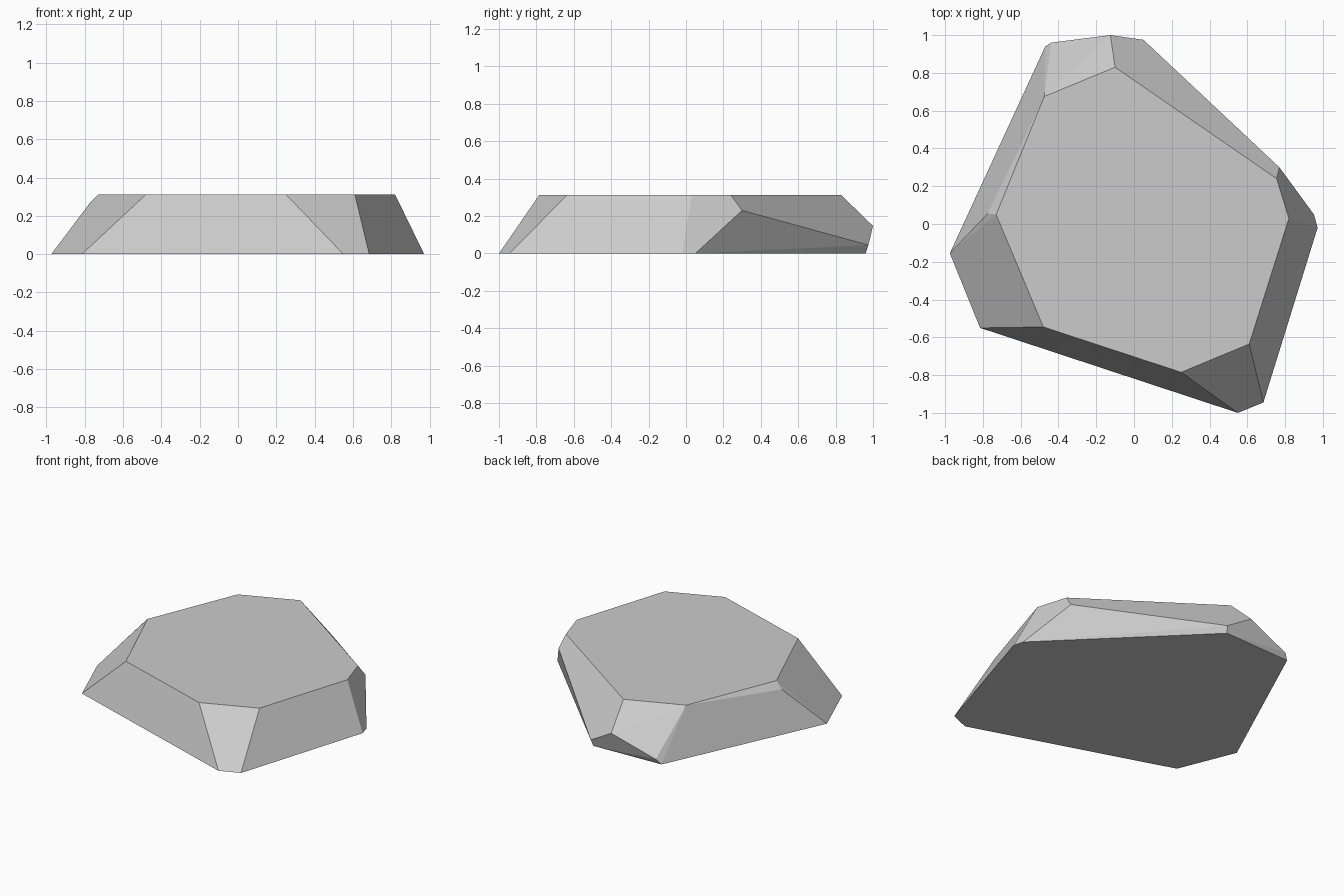
import bpy, bmesh
from math import radians

old = bpy.data.objects.get("Cube")
if old:
    bpy.data.objects.remove(old, do_unlink=True)

# Single stone colour
stone = bpy.data.materials.new("stone_grey")
stone.use_nodes = True
colour = (0.6, 0.6, 0.6, 1)
stone.diffuse_color = colour
bsdf = stone.node_tree.nodes["Principled BSDF"]
bsdf.inputs["Base Color"].default_value = colour
bsdf.inputs["Roughness"].default_value = 0.9

TOP = 0.312
# Flat top outline
top_outline = [(-.73, .05), (-.475, .675), (-.10, .83), (.755, .24),
               (.82, .03), (.61, -.635), (.25, -.785), (-.48, -.545)]
# Flat base outline
base_outline = [(-.975, -.155), (-.815, -.55), (.55, -1), (.685, -.945),
                (.972, -.02), (.953, .05), (.04, .96), (-.47, .94)]
# Chipped corners between base and top
chips = [(.77, .30, .23), (.05, .975, .045), (-.125, 1, .147),
         (-.44, .96, .035), (-.775, .055, .265)]

corners = [(x, y, TOP) for x, y in top_outline]
corners += [(x, y, 0) for x, y in base_outline] + chips

# Wrap the corners in a faceted shell and merge near-flat triangles
bm = bmesh.new()
for c in corners:
    bm.verts.new(c)
hull = bmesh.ops.convex_hull(bm, input=bm.verts[:])
loose = [v for v in bm.verts if not v.link_faces]
bmesh.ops.delete(bm, geom=loose, context='VERTS')
bmesh.ops.dissolve_limit(bm, angle_limit=radians(3),
                         verts=bm.verts[:], edges=bm.edges[:])
bmesh.ops.recalc_face_normals(bm, faces=bm.faces[:])

mesh = bpy.data.meshes.new("rock_slab")
bm.to_mesh(mesh)
bm.free()
mesh.materials.append(stone)
rock = bpy.data.objects.new("rock_slab", mesh)
bpy.context.collection.objects.link(rock)
